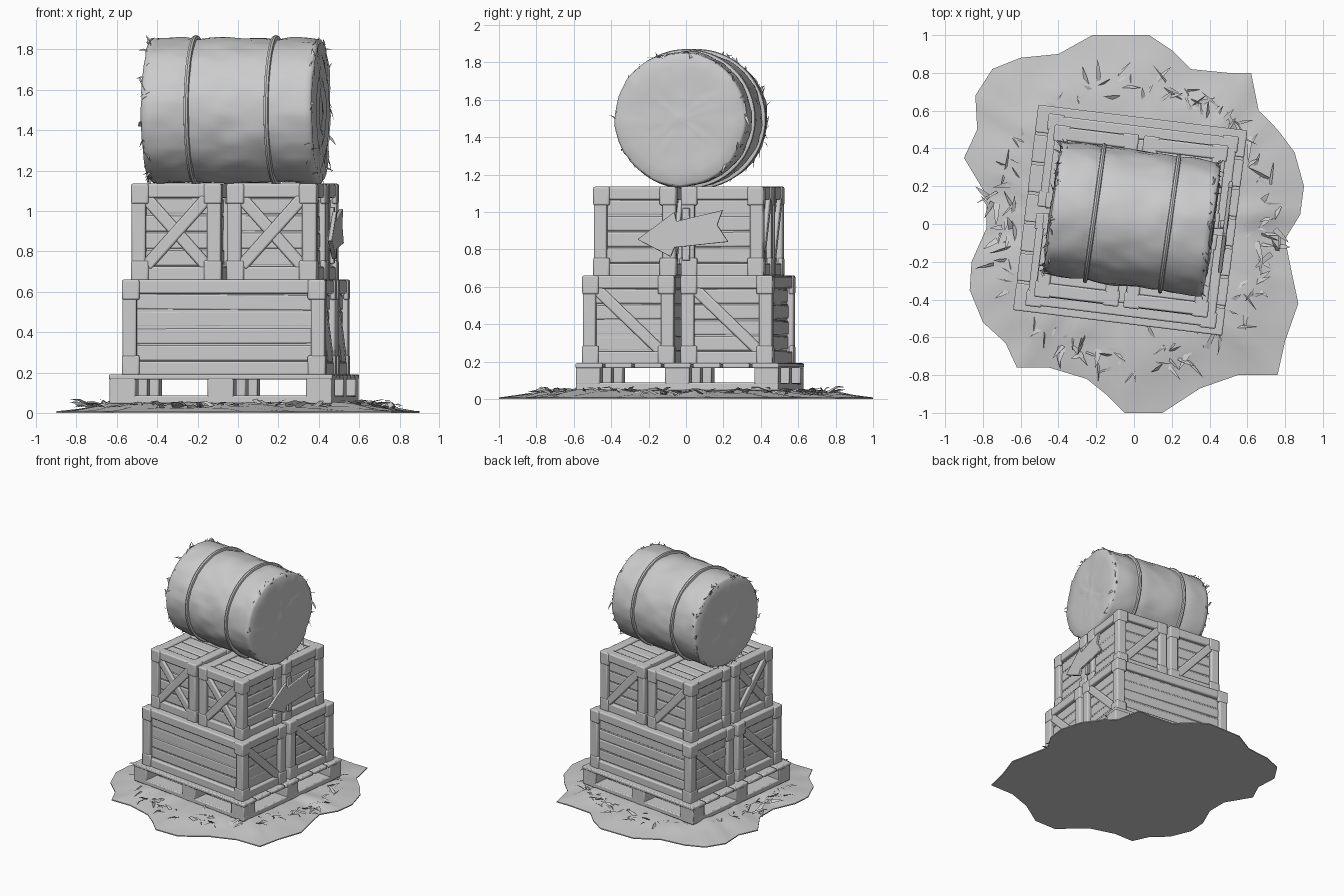
import bpy, bmesh, math, random
from mathutils import Matrix, Vector, noise

if "Cube" in bpy.data.objects:
    bpy.data.objects.remove(bpy.data.objects["Cube"])
random.seed(4)

clay = bpy.data.materials.new("light_grey")
clay.use_nodes = True
GREY = (0.6, 0.6, 0.6, 1)
clay.diffuse_color = GREY
clay.node_tree.nodes["Principled BSDF"].inputs["Base Color"].default_value = GREY


def place(x, y, z, turn=-7):
    return Matrix.Translation((x, y, z)) @ Matrix.Rotation(math.radians(turn), 4, "Z")


def finish(name, bm, matrix=None, bevel=0, angle=40, fix=True):
    if fix:
        bmesh.ops.recalc_face_normals(bm, faces=bm.faces)
    mesh = bpy.data.meshes.new(name)
    bm.to_mesh(mesh)
    bm.free()
    mesh.materials.append(clay)
    ob = bpy.data.objects.new(name, mesh)
    bpy.context.collection.objects.link(ob)
    ob.matrix_world = matrix or Matrix()
    if bevel:
        mod = ob.modifiers.new("soft_edges", "BEVEL")
        mod.width, mod.segments, mod.limit_method = bevel, 2, "ANGLE"
    bpy.ops.object.select_all(action="DESELECT")
    ob.select_set(True)
    bpy.context.view_layer.objects.active = ob
    bpy.ops.object.shade_smooth_by_angle(angle=math.radians(angle))
    return ob


def box(bm, centre, size, frame=Matrix(), tilt=0):
    m = frame @ Matrix.Translation(centre) @ Matrix.Rotation(tilt, 4, "Y") @ Matrix.Diagonal((*size, 1))
    bmesh.ops.create_cube(bm, size=1, matrix=m)


def blade(bm, base, tip, width):
    # One bent, tapering straw blade
    base, tip = Vector(base), Vector(tip)
    along = tip - base
    side = along.cross(Vector((random.uniform(-1, 1), random.uniform(-1, 1), 1))).normalized() * width
    mid = base + along * 0.55 + Vector((0, 0, along.length * 0.1))
    a, b, c, d, e = [bm.verts.new(p) for p in (base - side, base + side, mid + side * 0.7, mid - side * 0.7, tip)]
    bm.faces.new((a, b, c, d))
    bm.faces.new((d, c, e))


# Ground patch: irregular outline lofted inward to a low mound
outline = [(.08, 1), (.2, .92), (.3, .82), (.5, .8), (.62, .8), (.66, .6), (.76, .5), (.85, .38), (.9, .2),
           (.88, .05), (.8, -.08), (.84, -.28), (.87, -.42), (.8, -.62), (.76, -.8), (.55, -.8), (.35, -.87),
           (.15, -1), (-.05, -1), (-.15, -.9), (-.25, -.82), (-.45, -.76), (-.62, -.76), (-.68, -.63),
           (-.8, -.52), (-.87, -.35), (-.86, -.2), (-.78, -.02), (-.78, .15), (-.9, .35), (-.83, .5),
           (-.84, .68), (-.75, .82), (-.6, .88), (-.4, .9), (-.22, 1)]
rim = []
for i, p in enumerate(outline):
    a, b = Vector(p), Vector(outline[(i + 1) % len(outline)])
    rim += [a.lerp(b, t / 3) for t in range(3)]
bm = bmesh.new()
rings = []
for scale, z in ((1, 0), (1, .008), (.9, .018), (.82, .03), (.74, .042), (.66, .048), (.4, .05)):
    ring = []
    for p in rim:
        rough = noise.noise(Vector((p.x * scale * 9, p.y * scale * 9, 0))) * .016 if .5 < scale < 1 else 0
        ring.append(bm.verts.new((p.x * scale, p.y * scale, z + rough)))
    rings.append(ring)
n = len(rim)
for lo, hi in zip(rings, rings[1:]):
    for i in range(n):
        bm.faces.new((lo[i], lo[(i + 1) % n], hi[(i + 1) % n], hi[i]))
bm.faces.new(rings[0][::-1])
bm.faces.new(rings[-1])
finish("ground_patch", bm, angle=50)

# Loose straw scattered round the pallet
bm = bmesh.new()
for i in range(190):
    turn = random.uniform(0, math.tau)
    r = random.uniform(.62, .78)
    base = Vector((r * math.cos(turn), r * math.sin(turn), random.uniform(.02, .035)))
    heading = turn + random.gauss(0, 1.1)
    reach = random.uniform(.06, .14)
    tip = base + Vector((math.cos(heading) * reach, math.sin(heading) * reach, random.uniform(-.005, .035)))
    blade(bm, base, tip, random.uniform(.006, .018))
finish("ground_straw", bm, fix=False)

# Pallet: nine blocks, runners and deck boards
bm = bmesh.new()
for u in (-1, 0, 1):
    for v in (-1, 0, 1):
        box(bm, (u * .49, v * .48, .125), (.13, .13, .1))
    box(bm, (u * .49, 0, .066), (.13, 1.09, .042))
    box(bm, (0, u * .48, .066), (1.11, .13, .038))
for i in range(7):
    box(bm, (0, -.475 + i * .475 / 3, .178), (1.115, .145, .026))
finish("pallet", bm, place(-.02, .02, 0), .007)


def crate(name, matrix, size, styles):
    # Beams round every edge, planked panels set back, braces by side style
    sx, sy, sz = size
    beam, inset = .07, .026
    bm = bmesh.new()
    box(bm, (0, 0, sz / 2), (sx - inset * 2.6, sy - inset * 2.6, sz - inset * 2))
    for u in (-1, 1):
        for v in (-1, 1):
            box(bm, (u * (sx - beam) / 2, v * (sy - beam) / 2, sz / 2), (beam, beam, sz - .012))
    for side, style in enumerate(styles):
        frame = Matrix.Rotation(side * math.pi / 2, 4, "Z")
        w, d = (sx, sy) if side % 2 == 0 else (sy, sx)
        for z in (beam / 2, sz - beam / 2):
            box(bm, (0, -(d - beam) / 2 + .005, z), (w - .01, beam, beam), frame)
        # Corner caps
        for u in (-1, 1):
            for z in (.05, sz - .05):
                box(bm, (u * (w / 2 - .041), -d / 2 + .01, z), (.088, .026, .1), frame)
        rows = 4
        high = (sz - 2 * beam) / rows
        for i in range(rows):
            depth = -d / 2 + inset + random.uniform(0, .007)
            box(bm, (0, depth + .01, beam + high * (i + .5)), (w - beam, .02, high - .005), frame,
                random.uniform(-.008, .008))
        ow, oh = w - 2 * beam, sz - 2 * beam
        slope = math.atan2(oh, ow)
        for mark, sign in (("\\", 1), ("/", -1)):
            if mark in style:
                box(bm, (0, -d / 2 + .018 + .003 * sign, sz / 2), (math.hypot(ow, oh) * .98, .026, .06),
                    frame, sign * slope)
    # Lid boards
    for i in range(3):
        wide = (sy - 2 * beam) / 3
        box(bm, (0, (i - 1) * wide, sz - .024), (sx - beam, wide - .006, .02))
    finish(name, bm, matrix, .009)


# Lower layer: two long crates, front and back
low = place(-.01, .015, .185)
for label, v in (("front", -1), ("back", 1)):
    crate("long_crate_" + label, low @ Matrix.Translation((0, v * .265, 0)), (1.01, .49, .475),
          ("", "\\", "", "\\"))

# Upper layer: four square crates
high = place(-.015, .015, .655)
for row, v in (("front", -1), ("back", 1)):
    for col, u in (("right", -1), ("left", 1)):
        crate("square_crate_" + row + "_" + col, high @ Matrix.Translation((u * .238, v * .236, 0)),
              (.445, .44, .48), ("\\/", "", "/", "\\/" if v < 0 else ""))

# Arrow sign on a short post against the crate side
bm = bmesh.new()
shape = [(-.26, .853), (-.08, .76), (-.06, .81), (.23, .84), (.17, .93), (.2, 1.01), (-.05, .95), (-.06, 1)]
face = bm.faces.new([bm.verts.new((0, y, z)) for y, z in shape])
pushed = bmesh.ops.extrude_face_region(bm, geom=[face])["geom"]
bmesh.ops.translate(bm, vec=(.022, 0, 0), verts=[v for v in pushed if isinstance(v, bmesh.types.BMVert)])
box(bm, (-.008, 0, .88), (.022, .04, .28))
finish("arrow_sign", bm, place(.475, 0, 0), .004)

# Round hay bale: lathed profile lying along x, roughened
RADIUS, HALF, AROUND = .36, .435, 72
bale_at = place(-.01, .03, 1.497, -8)


def bale_point(x, r, angle):
    return Vector((x, r * math.cos(angle), r * math.sin(angle)))


profile = [(-HALF + .012 * (i % 2), RADIUS * (i + .5) / 7) for i in range(6)]
profile += [(-HALF + .008, RADIUS * .95)]
steps = 32
for i in range(steps + 1):
    x = -HALF + .02 + (2 * HALF - .04) * i / steps
    pinch = sum(math.exp(-((x - s) / .035) ** 2) for s in (-.2, .2))
    profile.append((x, RADIUS * (1 - .02 * pinch - .02 * (abs(x) / HALF) ** 8)))
profile += [(-x, r) for x, r in profile[:7][::-1]]
bm = bmesh.new()
rings = []
for x, r in profile:
    ring = []
    for k in range(AROUND):
        p = bale_point(x, r, math.tau * k / AROUND)
        lump = noise.noise(p * 6) * .012 + noise.noise(Vector((p.x * 9, p.y * 22, p.z * 22))) * .009
        p.x += lump * .5
        p.yz = p.yz * (1 + lump * 2 * r / RADIUS)
        ring.append(bm.verts.new(p))
    rings.append(ring)
for lo, hi in zip(rings, rings[1:]):
    for k in range(AROUND):
        j = (k + 1) % AROUND
        bm.faces.new((lo[k], lo[j], hi[j], hi[k]))
bm.faces.new(rings[0])
bm.faces.new(rings[-1][::-1])
finish("hay_bale", bm, bale_at, angle=60)

# Two binding straps
for label, s in (("right", -.2), ("left", .2)):
    bm = bmesh.new()
    loops = []
    for x, r in ((-.014, .345), (-.01, .37), (0, .374), (.01, .37), (.014, .345)):
        loops.append([bm.verts.new(bale_point(s + x, r, math.tau * k / AROUND)) for k in range(AROUND)])
    for lo, hi in zip(loops, loops[1:]):
        for k in range(AROUND):
            j = (k + 1) % AROUND
            bm.faces.new((lo[k], lo[j], hi[j], hi[k]))
    finish("bale_strap_" + label, bm, bale_at)

# Stray straw sticking out of the bale rims and ends
bm = bmesh.new()
for i in range(110):
    end = random.choice((-1, 1))
    a = random.uniform(0, math.tau)
    base = bale_point(end * (HALF - random.uniform(.0, .05)), RADIUS * random.uniform(.92, .98), a)
    tip = bale_point(end * (HALF + random.uniform(-.05, .03)), RADIUS * random.uniform(.97, 1.07),
                     a + random.uniform(-.2, .2))
    blade(bm, base, tip, random.uniform(.004, .01))
finish("bale_straw", bm, bale_at, fix=False)
